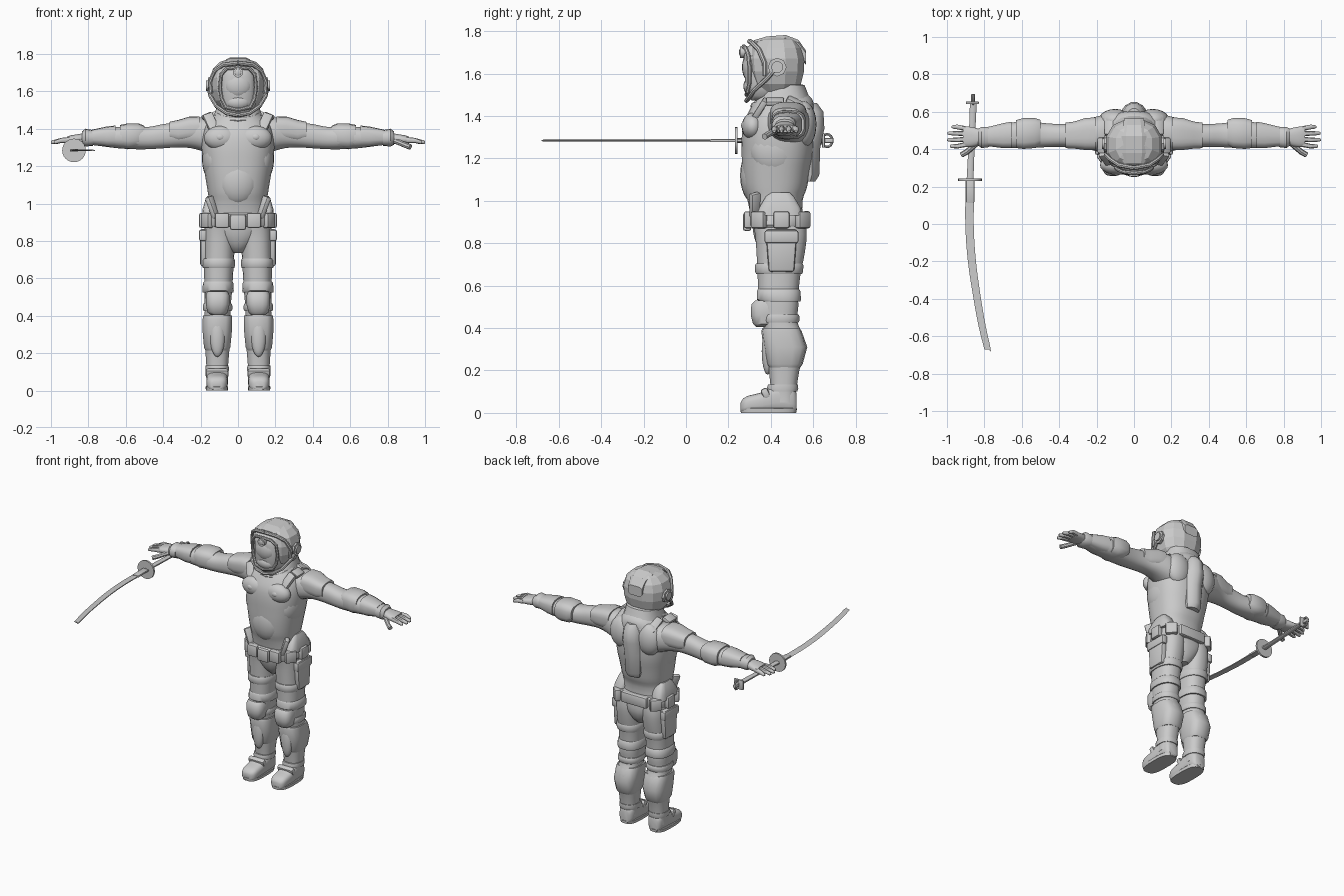
import bpy, bmesh, math
from mathutils import Vector, Matrix

grey = bpy.data.materials.new("plain_grey")
grey.diffuse_color = (0.6, 0.6, 0.6, 1)


def finish(name, bm, mirror=False, angle=40):
    bmesh.ops.recalc_face_normals(bm, faces=bm.faces[:])
    me = bpy.data.meshes.new(name)
    bm.to_mesh(me)
    bm.free()
    me.materials.append(grey)
    ob = bpy.data.objects.new(name, me)
    bpy.context.collection.objects.link(ob)
    if mirror:
        ob.modifiers.new("Mirror", 'MIRROR').use_mirror_merge = False
    if angle:
        bpy.ops.object.select_all(action='DESELECT')
        ob.select_set(True)
        bpy.context.view_layer.objects.active = ob
        bpy.ops.object.shade_smooth_by_angle(angle=math.radians(angle))
    return ob


def catmull(rows, sub):
    out = []
    for i in range(len(rows) - 1):
        a, b, c, d = (rows[max(i - 1, 0)], rows[i], rows[i + 1], rows[min(i + 2, len(rows) - 1)])
        for k in range(sub):
            t = k / sub
            out.append([0.5 * (2*q + (r-p)*t + (2*p-5*q+4*r-s)*t*t + (3*q-p-3*r+s)*t**3)
                        for p, q, r, s in zip(a, b, c, d)])
    return out + [list(rows[-1])]


def loft(name, axis, rows, n=24, p=2.4, sub=2, mirror=False, angle=40):
    """Rounded cross-sections (pos, a0, a1, b0, b1) skinned along an axis."""
    bm = bmesh.new()
    rings = []
    for t, a0, a1, b0, b1 in (catmull(rows, sub) if sub > 1 else rows):
        ring = []
        for i in range(n):
            th = 2 * math.pi * (i + 0.5) / n
            c, s = math.cos(th), math.sin(th)
            a = (a0 + a1) / 2 + (a1 - a0) / 2 * math.copysign(abs(c) ** (2 / p), c)
            b = (b0 + b1) / 2 + (b1 - b0) / 2 * math.copysign(abs(s) ** (2 / p), s)
            ring.append(bm.verts.new({'x': (t, a, b), 'y': (a, t, b), 'z': (a, b, t)}[axis]))
        rings.append(ring)
    for r, q in zip(rings, rings[1:]):
        for i in range(n):
            bm.faces.new((r[i], r[(i + 1) % n], q[(i + 1) % n], q[i]))
    bm.faces.new(rings[0])
    bm.faces.new(rings[-1])
    return finish(name, bm, mirror, angle)


def box(name, c, s, rot=(0, 0, 0), bevel=0.01, mirror=False, taper=1):
    bm = bmesh.new()
    bmesh.ops.create_cube(bm, size=1)
    for v in bm.verts:
        k = taper if v.co.z < 0 else 1
        v.co = Vector((v.co.x * s[0], v.co.y * s[1] * k, v.co.z * s[2]))
    bmesh.ops.bevel(bm, geom=bm.edges[:], offset=bevel, segments=2, affect='EDGES', profile=0.5)
    m = Matrix.Translation(c)
    for a, ax in zip(rot, 'XYZ'):
        m = m @ Matrix.Rotation(math.radians(a), 4, ax)
    bm.transform(m)
    return finish(name, bm, mirror)


def blob(name, c, r, mirror=False, seg=20):
    bm = bmesh.new()
    bmesh.ops.create_uvsphere(bm, u_segments=seg, v_segments=seg // 2 + 2, radius=1)
    bm.transform(Matrix.Translation(c) @ Matrix.Diagonal((*r, 1)))
    return finish(name, bm, mirror)


def disc(name, c, r, depth, axis, n=16, mirror=False, r2=None):
    bm = bmesh.new()
    bmesh.ops.create_cone(bm, cap_ends=True, segments=n, radius1=r2 or r, radius2=r, depth=depth)
    rot = {'x': Matrix.Rotation(math.pi / 2, 4, 'Y'), 'y': Matrix.Rotation(math.pi / 2, 4, 'X')}[axis]
    bm.transform(Matrix.Translation(c) @ rot)
    return finish(name, bm, mirror)


def tube(name, pts, r, mirror=False, cyclic=False):
    cu = bpy.data.curves.new(name, 'CURVE')
    cu.dimensions = '3D'
    cu.bevel_depth, cu.bevel_resolution, cu.use_fill_caps = r, 2, True
    sp = cu.splines.new('POLY')
    sp.points.add(len(pts) - 1)
    for q, co in zip(sp.points, pts):
        q.co = (*co, 1)
    sp.use_cyclic_u = cyclic
    tmp = bpy.data.objects.new(name, cu)
    bm = bmesh.new()
    bpy.context.collection.objects.link(tmp)
    bm.from_mesh(tmp.to_mesh())
    bpy.data.objects.remove(tmp)
    return finish(name, bm, mirror)


# Torso, chest and back
loft("torso", 'z', [(.90, -.165, .165, .31, .55), (1.0, -.155, .155, .29, .55), (1.06, -.162, .162, .272, .57),
     (1.14, -.175, .175, .264, .585), (1.22, -.188, .188, .262, .6), (1.3, -.195, .195, .262, .605),
     (1.37, -.19, .19, .272, .605), (1.43, -.17, .17, .30, .605), (1.48, -.12, .12, .33, .595),
     (1.52, -.085, .085, .36, .55)], n=32, sub=3)
blob("chest_muscle", (.09, .315, 1.35), (.092, .052, .065), True)
blob("chest_knob", (.095, .275, 1.355), (.025, .015, .02), True)
blob("belly", (0, .32, 1.12), (.11, .065, .13))
blob("side_muscle", (.125, .42, 1.24), (.068, .12, .13), True)
blob("shoulder_blade", (.10, .555, 1.36), (.09, .06, .11), True)
loft("spine_plate", 'z', [(1.09, -.05, .05, .55, .61), (1.12, -.06, .06, .54, .63), (1.25, -.065, .065, .54, .635),
     (1.34, -.07, .07, .54, .655), (1.42, -.06, .06, .54, .65), (1.46, -.045, .045, .53, .62)], n=12, p=1.6, sub=1)
# Collar and shoulder straps
loft("collar", 'z', [(1.43, -.14, .14, .32, .61), (1.48, -.125, .125, .335, .585), (1.52, -.115, .115, .36, .57),
     (1.545, -.11, .11, .39, .56), (1.55, -.09, .09, .41, .54)], n=20, sub=1)
tube("collar_roll", [(.105 * math.sin(a), .43 - .105 * math.cos(a), 1.475 - .03 * math.cos(a))
     for a in [i * math.pi / 10 for i in range(20)]], .022, cyclic=True)
box("shoulder_strap", (.14, .345, 1.425), (.055, .03, .13), (-32, 22, 0), .008, True)
box("strap_pad", (.165, .42, 1.468), (.06, .085, .028), (0, 25, 0), .01, True)
box("back_strap", (.13, .53, 1.455), (.055, .12, .03), (-25, 22, 0), .01, True)

# Helmet with faceted shell, crest, visor and ear caps
loft("helmet_shell", 'z', [(1.515, -.105, .105, .34, .52), (1.55, -.132, .132, .31, .545), (1.61, -.15, .15, .29, .56),
     (1.67, -.152, .152, .285, .562), (1.72, -.138, .138, .295, .55), (1.757, -.10, .10, .33, .525),
     (1.77, -.06, .06, .38, .50)], n=12, sub=1, angle=0)
loft("face_guard", 'z', [(1.472, -.055, .055, .31, .42), (1.495, -.085, .085, .292, .46), (1.54, -.098, .098, .28, .48),
     (1.60, -.102, .102, .274, .5), (1.68, -.1, .1, .272, .5), (1.72, -.085, .085, .282, .5),
     (1.735, -.07, .07, .30, .48)], n=16, p=3, sub=1)
frame = [(0, .272, 1.728), (.06, .279, 1.722), (.09, .293, 1.69), (.097, .30, 1.62), (.088, .30, 1.56),
         (.065, .29, 1.515), (0, .285, 1.50)]
tube("visor_frame", frame, .010, True)
blob("visor", (0, .31, 1.63), (.078, .046, .075))
blob("mouth_guard", (0, .315, 1.54), (.07, .045, .045))
loft("helmet_crest", 'y', [(.32, -.06, .06, 1.70, 1.758), (.38, -.07, .07, 1.70, 1.776), (.47, -.07, .07, 1.70, 1.783),
     (.53, -.06, .06, 1.68, 1.76), (.565, -.055, .055, 1.64, 1.71)], n=8, p=4, sub=1, angle=0)
tube("helmet_rim", [(0, .30, 1.752), (.08, .315, 1.742), (.125, .345, 1.71), (.15, .37, 1.65), (.145, .37, 1.59)], .012, True)
disc("ear_cap", (.148, .43, 1.63), .044, .024, 'x', 8, True)
disc("ear_knob", (.160, .43, 1.63), .028, .02, 'x', 12, True)
tube("chin_tube", [(.158, .43, 1.63), (.148, .38, 1.575), (.115, .32, 1.52), (.06, .295, 1.482), (0, .285, 1.472)], .011, True)
disc("helmet_lamp", (0, .272, 1.70), .027, .036, 'y', 12)
blob("lamp_lens", (0, .256, 1.70), (.018, .006, .018))

# Arms with layered armour
loft("arm", 'x', [(.10, .38, .59, 1.24, 1.45), (.18, .385, .58, 1.275, 1.462), (.25, .40, .56, 1.295, 1.455),
     (.32, .41, .54, 1.30, 1.435), (.40, .412, .535, 1.295, 1.425), (.48, .41, .54, 1.29, 1.41),
     (.56, .405, .55, 1.29, 1.415), (.64, .405, .545, 1.295, 1.41), (.72, .41, .525, 1.305, 1.395),
     (.80, .42, .505, 1.315, 1.38)], sub=3, mirror=True)
loft("shoulder_guard", 'x', [(.205, .395, .57, 1.335, 1.466), (.26, .395, .567, 1.33, 1.465), (.32, .403, .548, 1.325, 1.447),
     (.365, .405, .542, 1.34, 1.437)], p=3, sub=1, mirror=True)
loft("elbow_guard", 'x', [(.50, .42, .558, 1.32, 1.415), (.53, .405, .568, 1.295, 1.428), (.59, .4, .568, 1.29, 1.428),
     (.63, .405, .557, 1.30, 1.42)], n=14, p=3, sub=1, mirror=True)
loft("forearm_guard", 'x', [(.655, .405, .548, 1.30, 1.417), (.70, .405, .54, 1.302, 1.412), (.78, .415, .52, 1.315, 1.395)],
     n=14, p=3, sub=1, mirror=True)
loft("glove_cuff", 'x', [(.775, .41, .52, 1.308, 1.392), (.815, .405, .52, 1.305, 1.40), (.835, .42, .51, 1.315, 1.385)],
     n=14, sub=1, mirror=True)
# Hands
loft("palm", 'x', [(.81, .43, .505, 1.32, 1.378), (.85, .415, .515, 1.318, 1.372), (.89, .41, .522, 1.318, 1.365),
     (.915, .415, .522, 1.322, 1.358)], mirror=True)
for i, (y, end) in enumerate([(.425, .985), (.453, 1.0), (.482, .998), (.51, .975)]):
    dy = (i - 1.5) * .006
    loft("finger_%d" % i, 'x', [(.90, y - .014, y + .014, 1.324, 1.356), (.945, y + dy - .013, y + dy + .013, 1.324, 1.351),
         (end - .008, y + dy - .010, y + dy + .010, 1.318, 1.338), (end, y + dy - .005, y + dy + .005, 1.321, 1.333)],
         n=10, sub=1, mirror=True)
tube("thumb", [(.83, .44, 1.338), (.865, .41, 1.325), (.895, .385, 1.312), (.922, .37, 1.302)], .015, True)

# Belt, buckle, pouches and hip plates
loft("belt", 'z', [(.875, -.178, .178, .295, .57), (.885, -.185, .185, .288, .575), (.94, -.18, .18, .288, .572),
     (.95, -.17, .17, .298, .565)], n=28, p=3, sub=1)
box("buckle", (0, .288, .90), (.085, .04, .085), (0, 0, 0), .012)
for i, (x, y, a) in enumerate([(.085, .293, 0), (.165, .345, 55), (.188, .45, 90), (.15, .55, 135)]):
    box("belt_pouch_%d" % i, (x, y, .91), (.075, .04, .08), (0, 0, a), .01, True)
box("back_pouch", (0, .568, .915), (.2, .035, .075), bevel=.012)
loft("hip_plate", 'z', [(.93, .10, .193, .33, .55), (.97, .10, .19, .345, .54), (1.02, .10, .175, .375, .51),
     (1.04, .10, .165, .40, .49)], n=12, p=4, sub=1, mirror=True)
box("waist_strap", (.135, .325, .98), (.03, .05, .12), (0, 20, 35), .008, True)

# Pelvis and legs
loft("pelvis", 'z', [(.735, -.035, .035, .38, .52), (.77, -.075, .075, .345, .55), (.83, -.13, .13, .32, .57),
     (.90, -.165, .165, .31, .565)], sub=3)
loft("leg", 'z', [(.92, .01, .172, .31, .56), (.84, .012, .183, .325, .57), (.75, .018, .183, .332, .56),
     (.65, .024, .182, .337, .54), (.55, .03, .18, .34, .53), (.50, .034, .18, .345, .53), (.43, .04, .178, .36, .525),
     (.36, .038, .182, .37, .555), (.30, .04, .182, .375, .56), (.2, .047, .174, .39, .535),
     (.1, .055, .168, .40, .52), (.05, .055, .168, .40, .52)], sub=3, mirror=True)
loft("thigh_strap", 'z', [(.655, .02, .188, .33, .548), (.665, .016, .193, .325, .552), (.695, .016, .193, .325, .555),
     (.705, .02, .188, .33, .55)], sub=1, mirror=True)
box("thigh_pouch", (.178, .45, .765), (.048, .15, .2), (0, 0, 0), .012, True, .8)
box("thigh_pouch_flap", (.188, .45, .83), (.04, .16, .06), (0, 0, 0), .01, True)
loft("thigh_guard", 'z', [(.525, .024, .189, .345, .54), (.535, .022, .191, .333, .543), (.575, .024, .188, .333, .54),
     (.585, .03, .18, .34, .532)], sub=1, mirror=True)
loft("knee_pad", 'z', [(.405, .07, .145, .33, .42), (.42, .055, .165, .315, .44), (.46, .045, .172, .305, .45),
     (.51, .045, .172, .307, .45), (.53, .055, .165, .325, .44)], n=16, p=3, sub=1, mirror=True)
loft("knee_strap", 'z', [(.425, .034, .185, .36, .53), (.435, .03, .188, .355, .535), (.455, .03, .188, .355, .535),
     (.465, .034, .185, .36, .53)], sub=1, mirror=True)
loft("shin_guard", 'z', [(.40, .032, .188, .36, .535), (.385, .03, .19, .355, .545), (.31, .032, .19, .365, .572),
     (.23, .04, .183, .38, .55), (.215, .048, .175, .39, .54)], n=14, p=3, sub=1, mirror=True)
blob("shin_ridge", (.11, .385, .29), (.04, .028, .11), True)

# Boots
loft("boot", 'y', [(.258, .09, .14, .005, .05), (.27, .068, .158, 0, .068), (.30, .057, .168, 0, .083),
     (.36, .054, .170, 0, .098), (.41, .055, .168, 0, .13), (.46, .056, .166, 0, .14), (.505, .062, .16, 0, .12),
     (.522, .08, .145, .005, .09)], n=20, p=3, mirror=True)
loft("boot_sole", 'z', [(0, .054, .172, .258, .52), (.02, .052, .174, .256, .524), (.024, .056, .17, .26, .52)],
     p=3, sub=1, mirror=True)
loft("boot_top", 'z', [(.10, .05, .173, .385, .525), (.115, .048, .175, .38, .53), (.135, .05, .173, .387, .528)],
     sub=1, mirror=True)
box("boot_strap", (.112, .375, .092), (.122, .035, .05), (25, 0, 0), .012, True)

# Sword in the right hand
Z = 1.284
loft("sword_handle", 'y', [(.23, -.896, -.858, Z - .011, Z + .011), (.45, -.884, -.850, Z - .010, Z + .010),
     (.65, -.878, -.840, Z - .012, Z + .012)], n=10, sub=1)
disc("sword_guard", (-.877, .237, Z), .063, .012, 'y', 24)
box("pommel_plate", (-.864, .648, Z), (.07, .014, .068), bevel=.005)
tube("pommel_ring", [(-.86, .665 + .025 * math.cos(i * math.pi / 8), Z + .03 * math.sin(i * math.pi / 8))
     for i in range(16)], .006, cyclic=True)
box("pommel_tip", (-.86, .67, Z), (.022, .05, .022), bevel=.005)
box("blade_collar", (-.876, .175, Z), (.044, .12, .014), bevel=.004)
bm = bmesh.new()
rings = []
for y, x0, x1 in catmull([(.23, -.90, -.852), (.0, -.902, -.857), (-.2, -.888, -.845), (-.4, -.858, -.818),
                          (-.55, -.83, -.792), (-.67, -.80, -.765)], 4):
    dy = -.012 if y < -.66 else 0
    rings.append([bm.verts.new(c) for c in ((x0, y, Z), (x0 * .4 + x1 * .6, y, Z + .004),
                                            (x1, y + dy, Z + .003), (x1, y + dy, Z - .003),
                                            (x0 * .4 + x1 * .6, y, Z - .004))])
for r, q in zip(rings, rings[1:]):
    for i in range(5):
        bm.faces.new((r[i], r[(i + 1) % 5], q[(i + 1) % 5], q[i]))
bm.faces.new(rings[0])
bm.faces.new(rings[-1])
finish("sword_blade", bm, False, 30)
